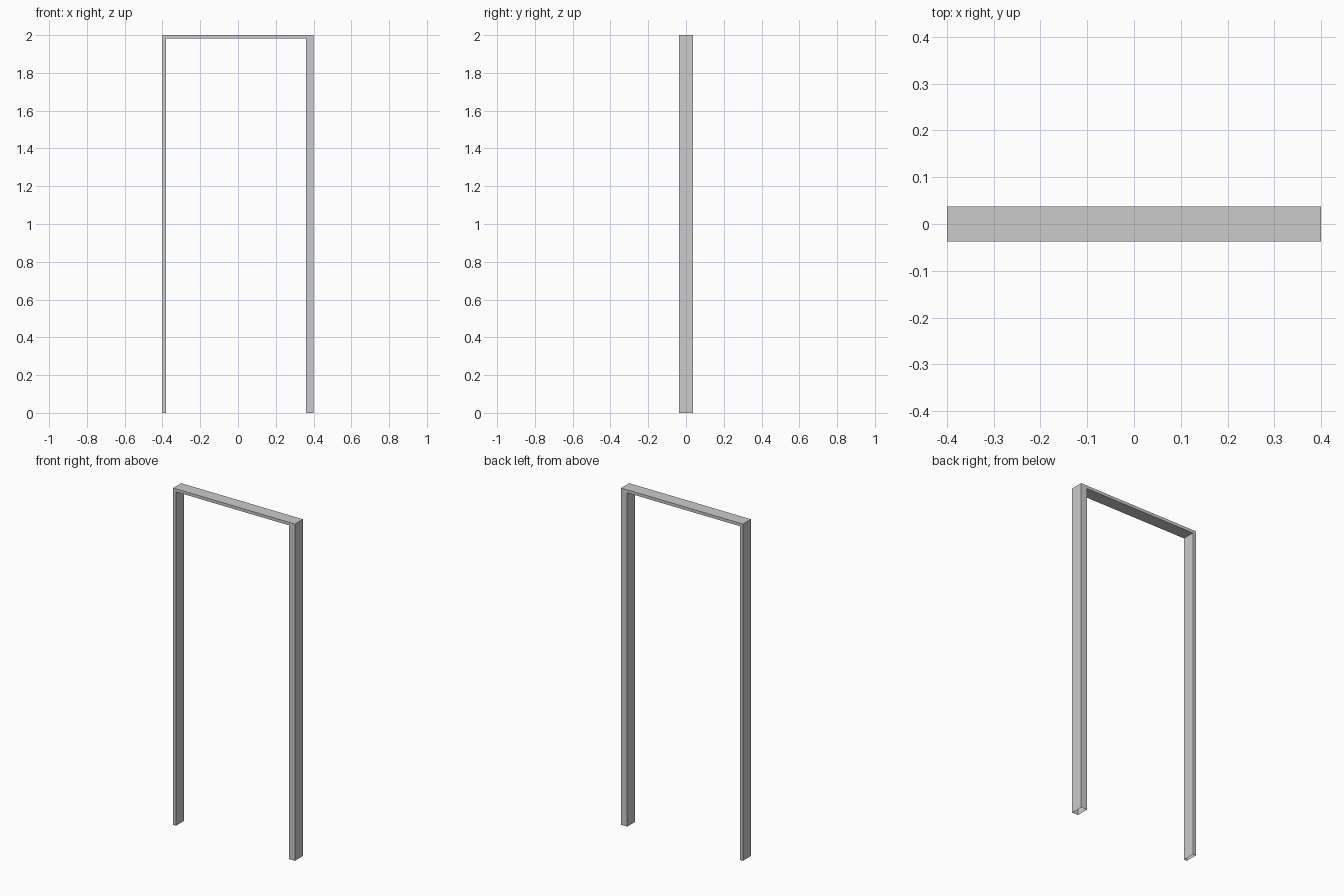
import bpy, bmesh

if "Cube" in bpy.data.objects:
    bpy.data.objects.remove(bpy.data.objects["Cube"])

HALF_W, HALF_D, HEIGHT = 0.40, 0.0375, 2.0
LEFT_IN, RIGHT_IN, HEAD_Z = -0.38, 0.36, 1.982

# U-shaped frame profile, seen from the front
profile = [(-HALF_W, 0), (-HALF_W, HEIGHT), (HALF_W, HEIGHT), (HALF_W, 0),
           (RIGHT_IN, 0), (RIGHT_IN, HEAD_Z), (LEFT_IN, HEAD_Z), (LEFT_IN, 0)]

# Extrude the profile through the depth of the frame
bm = bmesh.new()
face = bm.faces.new([bm.verts.new((x, -HALF_D, z)) for x, z in profile])
ext = bmesh.ops.extrude_face_region(bm, geom=[face], use_keep_orig=True)
moved = [g for g in ext["geom"] if isinstance(g, bmesh.types.BMVert)]
bmesh.ops.translate(bm, verts=moved, vec=(0, 2 * HALF_D, 0))
bmesh.ops.recalc_face_normals(bm, faces=bm.faces)

# The jambs are hollow and open at the floor
feet = [f for f in bm.faces if all(v.co.z < 1e-5 for v in f.verts)]
bmesh.ops.delete(bm, geom=feet, context='FACES_ONLY')

mesh = bpy.data.meshes.new("door_frame")
bm.to_mesh(mesh)
bm.free()
bpy.context.collection.objects.link(bpy.data.objects.new("door_frame", mesh))
